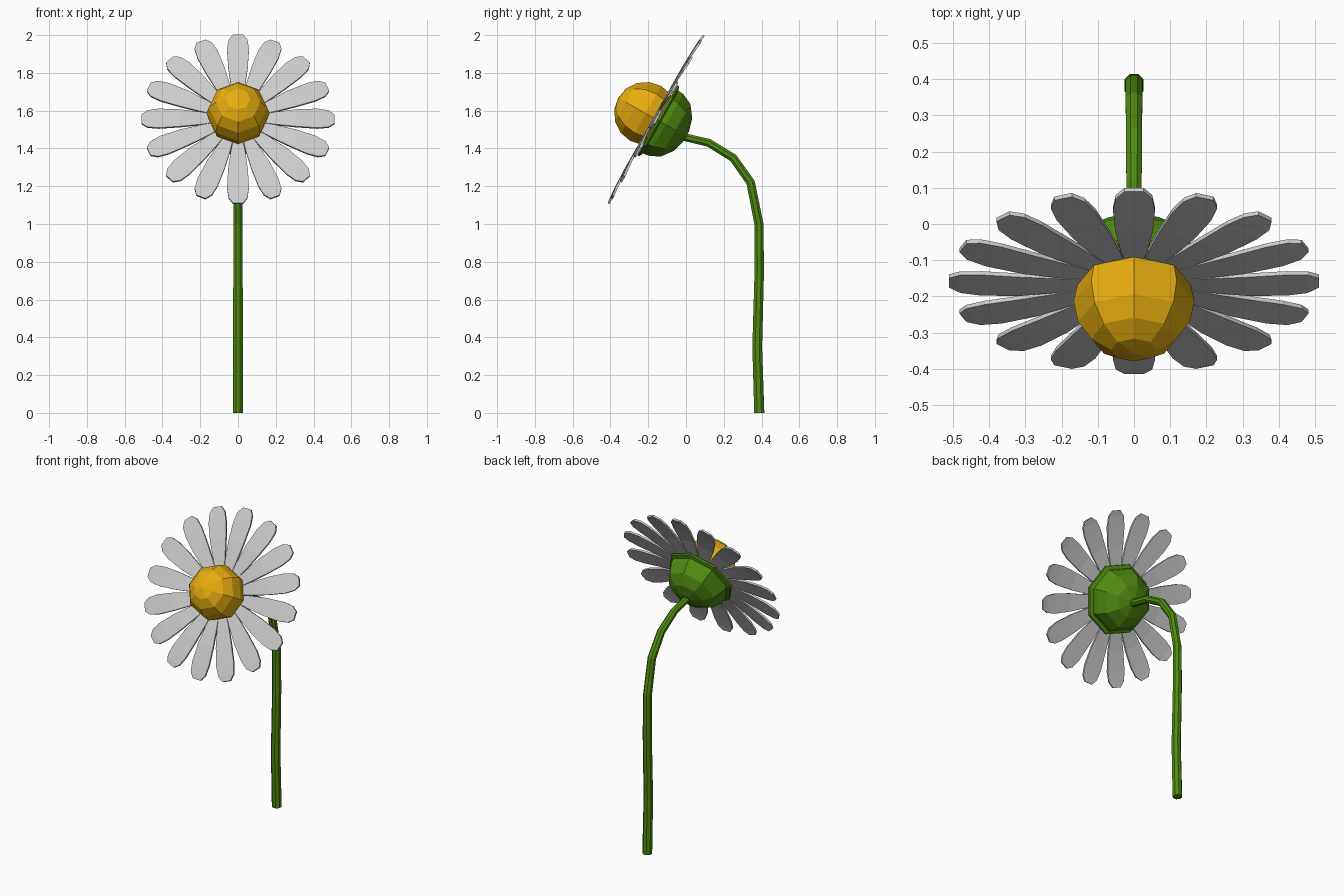
import bpy, bmesh
from math import sin, cos, pi, radians
from mathutils import Matrix, Vector

if "Cube" in bpy.data.objects:
    bpy.data.objects.remove(bpy.data.objects["Cube"])

# Flower head frame: local z is the direction the flower faces
HEAD = Matrix.Translation((0, -0.16, 1.555)) @ Matrix.Rotation(radians(60.5), 4, 'X')


def material(name, color):
    m = bpy.data.materials.new(name)
    m.diffuse_color = (*color, 1)
    m.use_nodes = True
    m.node_tree.nodes["Principled BSDF"].inputs["Base Color"].default_value = m.diffuse_color
    return m


def make_object(name, bm, matrix=Matrix(), mat=None):
    bmesh.ops.remove_doubles(bm, verts=bm.verts, dist=1e-5)
    bmesh.ops.recalc_face_normals(bm, faces=bm.faces)
    bm.transform(matrix)
    mesh = bpy.data.meshes.new(name)
    bm.to_mesh(mesh)
    bm.free()
    if mat:
        mesh.materials.append(mat)
    obj = bpy.data.objects.new(name, mesh)
    bpy.context.collection.objects.link(obj)
    return obj


def loft(bm, rings):
    """Skin a list of point rings and cap both ends."""
    loops = [[bm.verts.new(p) for p in ring] for ring in rings]
    n = len(loops[0])
    for a, b in zip(loops, loops[1:]):
        for i in range(n):
            j = (i + 1) % n
            bm.faces.new((a[i], a[j], b[j], b[i]))
    bm.faces.new(loops[0])
    bm.faces.new(loops[-1])


def lathe(profile, sides=8):
    bm = bmesh.new()
    loft(bm, [[(r * cos(2 * pi * i / sides), r * sin(2 * pi * i / sides), h)
               for i in range(sides)] for r, h in profile])
    return bm


yellow = material("yellow", (0.8, 0.42, 0.005))
green = material("green", (0.08, 0.26, 0.005))

# Flower centre: low-poly ball
bm = bmesh.new()
bmesh.ops.create_uvsphere(bm, u_segments=8, v_segments=8, radius=0.167)
make_object("flower_centre", bm, HEAD @ Matrix.Translation((0, 0, 0.062)), yellow)

# Green cup behind the petals, with a thin rim
cup = [(0.213, -0.01), (0.213, -0.022), (0.19, -0.03), (0.188, -0.06),
       (0.16, -0.12), (0.1, -0.165), (0.03, -0.185)]
make_object("flower_cup", lathe(cup), HEAD, green)

# Petals: thin loft along the length (distance, half width, height), 16 times
PETAL = [(0.08, 0.016, 0.0), (0.2, 0.038, 0.006), (0.31, 0.052, 0.009),
         (0.42, 0.058, 0.005), (0.48, 0.05, 0.001), (0.512, 0.026, -0.003)]
T = 0.006
bm = bmesh.new()
for k in range(16):
    spin = Matrix.Rotation(2 * pi * k / 16, 3, 'Z')
    loft(bm, [[spin @ Vector(p) for p in ((d, -w, h - T), (d, w, h - T),
                                          (d, w, h + T), (d, -w, h + T))]
              for d, w, h in PETAL])
make_object("petals", bm, HEAD)

# Stem: eight-sided tube along a bent path (y, z, radius)
PATH = [(0.388, 0, 0.029), (0.377, 0.35, 0.028), (0.388, 0.75, 0.027),
        (0.386, 1.0, 0.026), (0.342, 1.22, 0.025), (0.25, 1.35, 0.024),
        (0.12, 1.43, 0.023), (-0.03, 1.465, 0.022)]
points = [Vector((0, y, z)) for y, z, r in PATH]
rings = []
for i, (p, (_, _, r)) in enumerate(zip(points, PATH)):
    tangent = (points[min(i + 1, len(points) - 1)] - points[max(i - 1, 0)]).normalized()
    if i == 0:
        tangent = Vector((0, 0, 1))
    side = Vector((1, 0, 0))
    up = tangent.cross(side)
    rings.append([p + r * (cos(a) * side + sin(a) * up)
                  for a in (2 * pi * (j + 0.5) / 8 for j in range(8))])
bm = bmesh.new()
loft(bm, rings)
make_object("stem", bm, mat=green)
